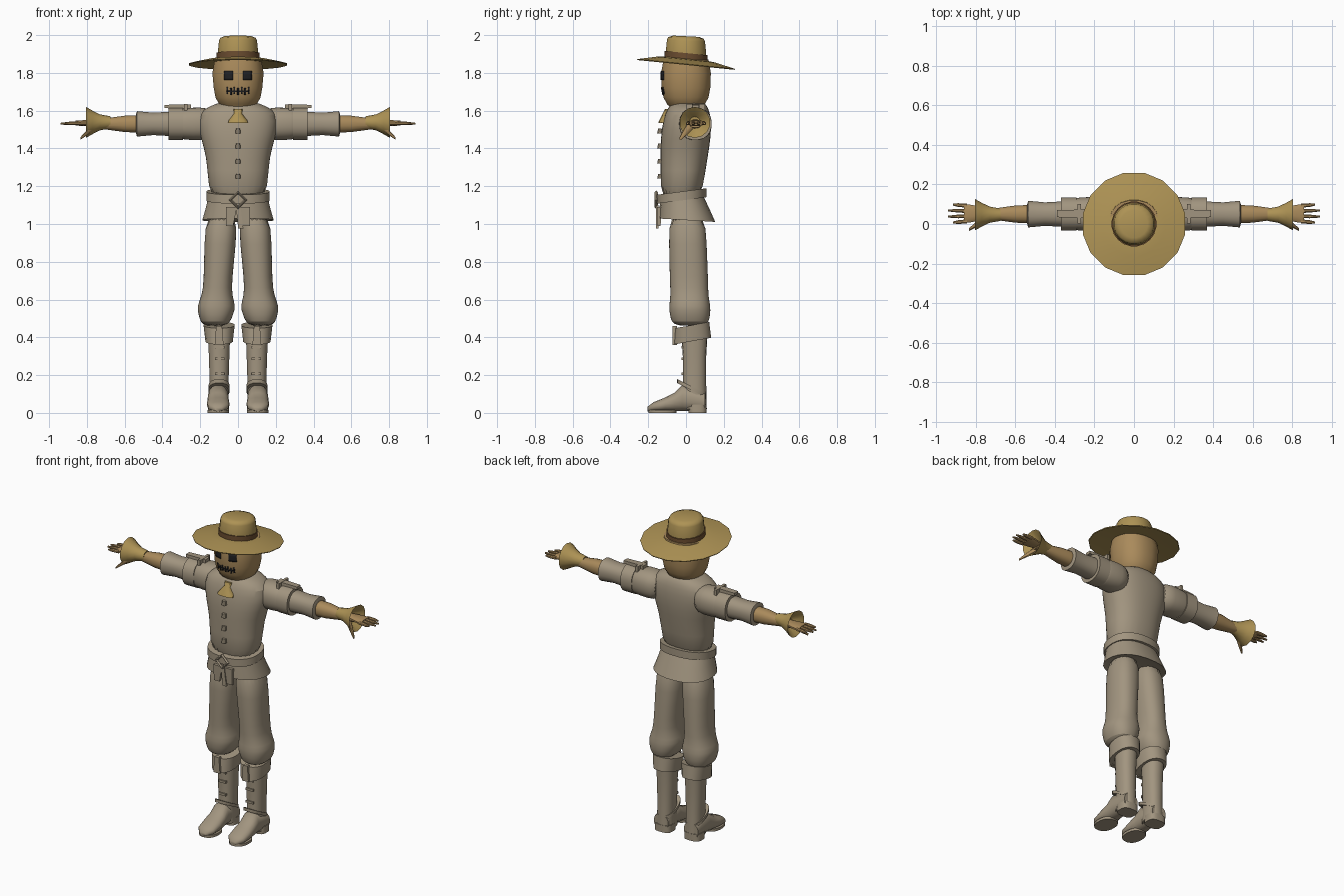
import bpy, bmesh, math
from mathutils import Vector
from mathutils.bvhtree import BVHTree

if "Cube" in bpy.data.objects:
    bpy.data.objects.remove(bpy.data.objects["Cube"])


def material(name, *rgb):
    mat = bpy.data.materials.new(name)
    mat.use_nodes = True
    mat.diffuse_color = (*rgb, 1)
    mat.node_tree.nodes["Principled BSDF"].inputs["Base Color"].default_value = (*rgb, 1)
    return mat


LINEN = material("linen", .36, .3, .215)
STRAW = material("straw", .42, .29, .09)
BURLAP = material("burlap", .4, .255, .105)
LEATHER = material("brown_leather", .15, .075, .03)
CHARCOAL = material("charcoal", .015, .015, .017)


def finish(name, bm, mat, mirror=False, subsurf=False, angle=40):
    bmesh.ops.recalc_face_normals(bm, faces=bm.faces)
    mesh = bpy.data.meshes.new(name)
    bm.to_mesh(mesh)
    bm.free()
    mesh.materials.append(mat)
    obj = bpy.data.objects.new(name, mesh)
    bpy.context.collection.objects.link(obj)
    if subsurf:
        obj.modifiers.new("soften", 'SUBSURF').levels = 1
    if mirror:
        obj.modifiers.new("other_side", 'MIRROR')
    bpy.ops.object.select_all(action='DESELECT')
    obj.select_set(True)
    bpy.context.view_layer.objects.active = obj
    bpy.ops.object.shade_smooth_by_angle(angle=math.radians(angle))
    return obj


def rounded(cosine, power):
    return math.copysign(abs(cosine) ** (2 / power), cosine)


def loft(name, mat, sections, centre=(0, 0), drift=(0, 0), axis='Z', n=20, power=2.3,
         slope=0, floor=False, **options):
    """Skin sections (position, half width, half depth); the centre drifts along the axis."""
    bm = bmesh.new()
    loops = []
    start = sections[0][0]
    for section in sections:
        t, half_a, half_b = section[0], section[1], section[-1]
        mid_a = centre[0] + drift[0] * (t - start)
        mid_b = half_b + centre[1] if floor else centre[1] + drift[1] * (t - start)
        loop = []
        for i in range(n):
            turn = math.tau * (i + .5) / n
            a = mid_a + half_a * rounded(math.cos(turn), power)
            b = mid_b + half_b * rounded(math.sin(turn), power)
            along = t + slope * (b - mid_b)
            loop.append(bm.verts.new({'Z': (a, b, along), 'X': (along, a, b), 'Y': (a, along, b)}[axis]))
        loops.append(loop)
    for near, far in zip(loops, loops[1:]):
        for i in range(n):
            bm.faces.new((near[i - 1], near[i], far[i], far[i - 1]))
    bm.faces.new(loops[0])
    bm.faces.new(loops[-1])
    return finish(name, bm, mat, **options)


def pair(*args, **options):
    return loft(*args, mirror=True, **options)


def box(*args, **options):
    return loft(*args, n=4, power=30, **options)


def hoop(start, end, *radii):
    """Sections of a raised band whose ends turn inward."""
    inner = [r * .85 for r in radii]
    return [(start, *inner), (start, *radii), (end, *radii), (end, *inner)]


def patch(name, mat, target, x, z, half_w, half_h, n=4):
    """Thin painted patch lying on the front of the target."""
    tree = BVHTree.FromObject(target, bpy.context.evaluated_depsgraph_get())
    bm = bmesh.new()
    bmesh.ops.create_grid(bm, x_segments=n, y_segments=n, size=1)
    for v in bm.verts:
        px, pz = x + v.co.x * half_w, z + v.co.y * half_h
        hit = tree.ray_cast(Vector((px, -1, pz)), Vector((0, 1, 0)))[0]
        v.co = (px, hit.y - .004, pz)
    obj = finish(name, bm, mat)
    obj.modifiers.new("thickness", 'SOLIDIFY').thickness = .006


# Hat
loft("hat_brim", STRAW, [(1.858, .1), (1.842, .262), (1.847, .264), (1.87, .16), (1.876, .1)],
     n=16, power=2, slope=-.1, angle=30)
loft("hat_crown", STRAW, [(1.86, .11), (1.91, .108), (1.97, .102), (1.985, .095), (1.994, .07)],
     power=2, slope=-.05, angle=50)
loft("hat_band", LEATHER, hoop(1.87, 1.905, .114), power=2, slope=-.1)

# Head and face
head = loft("head", BURLAP, [(1.57, .06), (1.61, .075), (1.635, .102), (1.67, .12), (1.72, .13),
                             (1.8, .137, .133), (1.87, .125, .12)])
for side, name in ((1, "left_eye"), (-1, "right_eye")):
    patch(name, CHARCOAL, head, side * .051, 1.786, .023, .024)
patch("mouth", CHARCOAL, head, 0, 1.702, .06, .004)
for i in range(-3, 4):
    patch("mouth_stitch", CHARCOAL, head, i * .019, 1.7 + .006 * (i % 2), .004, .018)

# Shirt
loft("shirt_body", LINEN, [(1.1, .16, .11), (1.3, .16, .12), (1.4, .18, .13), (1.5, .212, .134),
                           (1.59, .21, .12), (1.625, .15, .1), (1.65, .08)],
     centre=(0, -.03), drift=(0, .08), n=24, subsurf=True)
loft("shirt_skirt", LINEN, [(1.15, .157, .115), (1.09, .17, .132), (1.02, .19, .15), (1.03, .16, .12)],
     centre=(0, -.02), drift=(0, -.2), n=24, slope=-.06)
box("shirt_front_tail", LINEN, [(1.09, .03, .012), (.99, .02, .008)], centre=(.035, -.142),
    drift=(-.1, 0), mirror=True)
for i in range(4):
    loft("shirt_button", LINEN, [(1.24 + i * .08, .015, .016), (1.265 + i * .08, .012, .01)],
         centre=(0, -.138), n=8)
loft("neck_scarf", STRAW, [(1.535, .056, .022), (1.55, .05, .025), (1.585, .022, .028), (1.61, .03)],
     centre=(0, -.125), drift=(0, .6), n=10)

# Belt
loft("belt", LINEN, hoop(1.125, 1.172, .168, .132), centre=(0, -.022), n=24, slope=.13)
bpy.ops.mesh.primitive_torus_add(location=(0, -.158, 1.128), rotation=(math.pi / 2, 0, 0), major_segments=4,
                                 minor_segments=4, major_radius=.04, minor_radius=.009)
bpy.context.object.name = "belt_buckle"
bpy.context.object.data.materials.append(LINEN)
box("belt_end", LINEN, [(1.1, .012, .006), (.975, .014, .006)], centre=(0, -.152), drift=(-.12, 0))

# Arms
ARM = dict(centre=(.05, 1.53), axis='X')
pair("upper_sleeve", LINEN, [(.12, .08), (.2, .09), (.28, .084), (.34, .078)], subsurf=True, **ARM)
pair("sleeve_turnup", LINEN, hoop(.29, .368, .085), **ARM)
pair("lower_sleeve", LINEN, [(.34, .066), (.45, .06), (.535, .068), (.54, .05)], **ARM)
pair("forearm", BURLAP, [(.5, .048), (.6, .044), (.7, .03), (.78, .03, .02)], n=16, **ARM)
pair("glove_flare", STRAW, [(.675, .032), (.73, .042), (.77, .062), (.805, .082), (.8, .075), (.75, .03)],
     n=14, power=2, centre=(.047, 1.538), axis='X')
pair("palm", BURLAP, [(.76, .03, .016), (.82, .045, .016), (.86, .05, .013)], n=12,
     centre=(.053, 1.534), axis='X')
for i in range(4):
    tip = .94 if i in (1, 2) else .915
    pair("finger", BURLAP, [(.845, .011), (.89, .01), (tip, .005)], n=8, axis='X',
         centre=(.013 + i * .0265, 1.534), drift=((i - 1.5) * .05, -.03))
pair("thumb", BURLAP, [(.765, .02), (.8, .015), (.835, .007)], n=8, axis='X',
     centre=(.02, 1.515), drift=(-.7, -.9))

# Shoulder tabs
box("shoulder_tab", LINEN, [(.25, .022, .012), (.39, .018, .009)], centre=(.052, 1.622), axis='X', mirror=True)
box("shoulder_tab_loop", LINEN, [(.268, .05, .02), (.285, .05, .02)], centre=(.052, 1.615), axis='X', mirror=True)

# Trousers
pair("trouser_leg", LINEN, [(1.06, .085, .1), (.9, .085, .1), (.7, .075, .103), (.62, .08, .1),
                            (.565, .105, .112), (.52, .092, .108), (.48, .08, .1), (.46, .05, .07)],
     centre=(.085, .005), drift=(-.06, -.03), subsurf=True)

# Boots
BOOT = dict(centre=(.1, .045), n=18)
pair("boot_shaft", LINEN, [(.44, .06, .07), (.3, .055, .062), (.15, .05, .062), (.02, .052, .065)], **BOOT)
pair("boot_cuff", LINEN, [(.465, .06, .07), (.465, .083, .09), (.38, .073, .1), (.38, .055, .07)],
     slope=.18, centre=(.1, .034))
box("boot_cuff_flap", LINEN, [(.46, .016, .012), (.36, .024, .012)], centre=(.1, -.06), mirror=True)
pair("boot_foot", LINEN, [(.1, .05), (-.02, .055, .07), (-.06, .057, .05), (-.11, .06, .037),
                          (-.17, .055, .025), (-.205, .02, .012)],
     centre=(.105, .008), axis='Y', floor=True, n=16, angle=60)
pair("boot_heel", LINEN, hoop(0, .045, .056, .048), centre=(.103, .062), power=3)
pair("boot_sole", LINEN, hoop(0, .016, .058, .075), centre=(.105, -.125))
pair("boot_ankle_band", LINEN, hoop(.12, .14, .057, .078), slope=-.5, centre=(.1, .03), n=18)
for z in (.2, .28, .34):
    box("boot_strap", LINEN, [(z, .026, .02), (z + .014, .026, .02)], centre=(.096, -.004), mirror=True)
